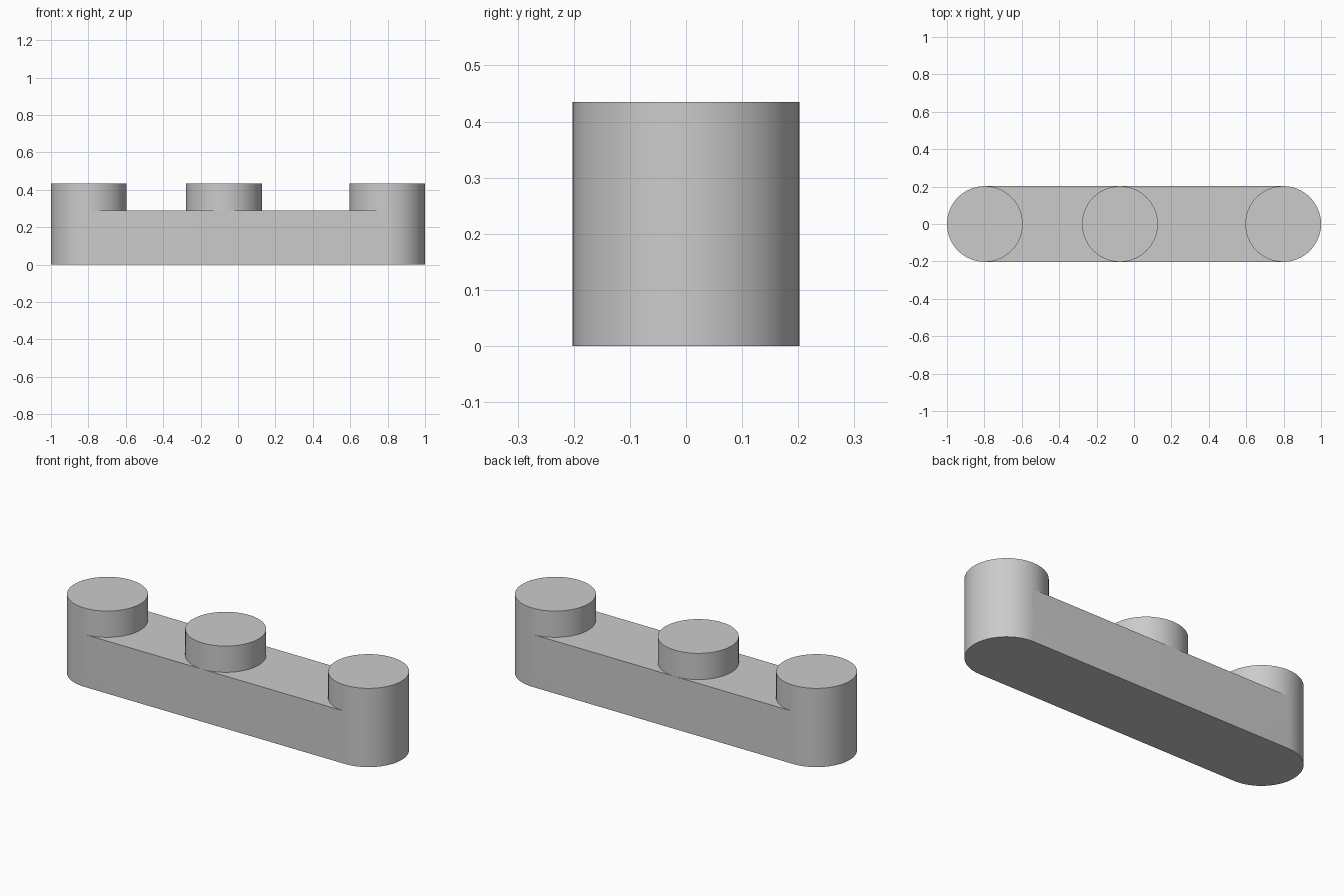
import bpy
import bmesh
import math
from mathutils import Vector

cube = bpy.data.objects.get("Cube")
if cube:
    bpy.data.objects.remove(cube, do_unlink=True)

R = 0.2025            # bar half-width and post radius
END = 1 - R           # centre of the end posts
MID = -0.075          # centre of the middle post
DECK, TOP = 0.29, 0.435
HALF = 32             # segments per half circle

grey = bpy.data.materials.new("plain grey")
grey.use_nodes = True
grey.diffuse_color = (0.6, 0.6, 0.6, 1)
grey.node_tree.nodes["Principled BSDF"].inputs["Base Color"].default_value = (0.6, 0.6, 0.6, 1)

bm = bmesh.new()


def arc(cx, start):
    """Counter-clockwise half circle from the given angle."""
    angles = [start + math.pi * i / HALF for i in range(HALF + 1)]
    return [(cx + R * math.cos(a), R * math.sin(a)) for a in angles]


def cap(outline, z):
    bm.faces.new([bm.verts.new(Vector((x, y, z))) for x, y in outline])


def wall(path, z0, z1):
    for (ax, ay), (bx, by) in zip(path, path[1:]):
        corners = [(ax, ay, z0), (bx, by, z0), (bx, by, z1), (ax, ay, z1)]
        bm.faces.new([bm.verts.new(p) for p in corners])


right_side, left_side = math.pi / 2, -math.pi / 2   # arc start angles facing -x, +x

# Rounded bar: underside and side walls, split where the middle post touches
outline = (arc(END, left_side) + [(MID, R)] + arc(-END, right_side) + [(MID, -R)])
cap(outline[::-1], 0)
wall(outline + outline[:1], 0, DECK)

# Deck on either side of the middle post
cap(arc(-END, left_side)[::-1] + arc(MID, right_side)[::-1], DECK)
cap(arc(MID, left_side)[::-1] + arc(END, right_side)[::-1], DECK)

# Three round posts, the end ones flush with the bar ends
for cx in (-END, MID, END):
    ring = arc(cx, left_side) + arc(cx, right_side)[1:]
    wall(ring, DECK, TOP)
    cap(ring[:-1], TOP)

bmesh.ops.remove_doubles(bm, verts=bm.verts, dist=0.0001)
mesh = bpy.data.meshes.new("bar_with_posts")
bm.to_mesh(mesh)
bm.free()
mesh.materials.append(grey)

bar = bpy.data.objects.new("bar_with_posts", mesh)
bpy.context.collection.objects.link(bar)
bpy.ops.object.select_all(action="DESELECT")
bar.select_set(True)
bpy.context.view_layer.objects.active = bar
bpy.ops.object.shade_smooth_by_angle(angle=math.radians(30))
